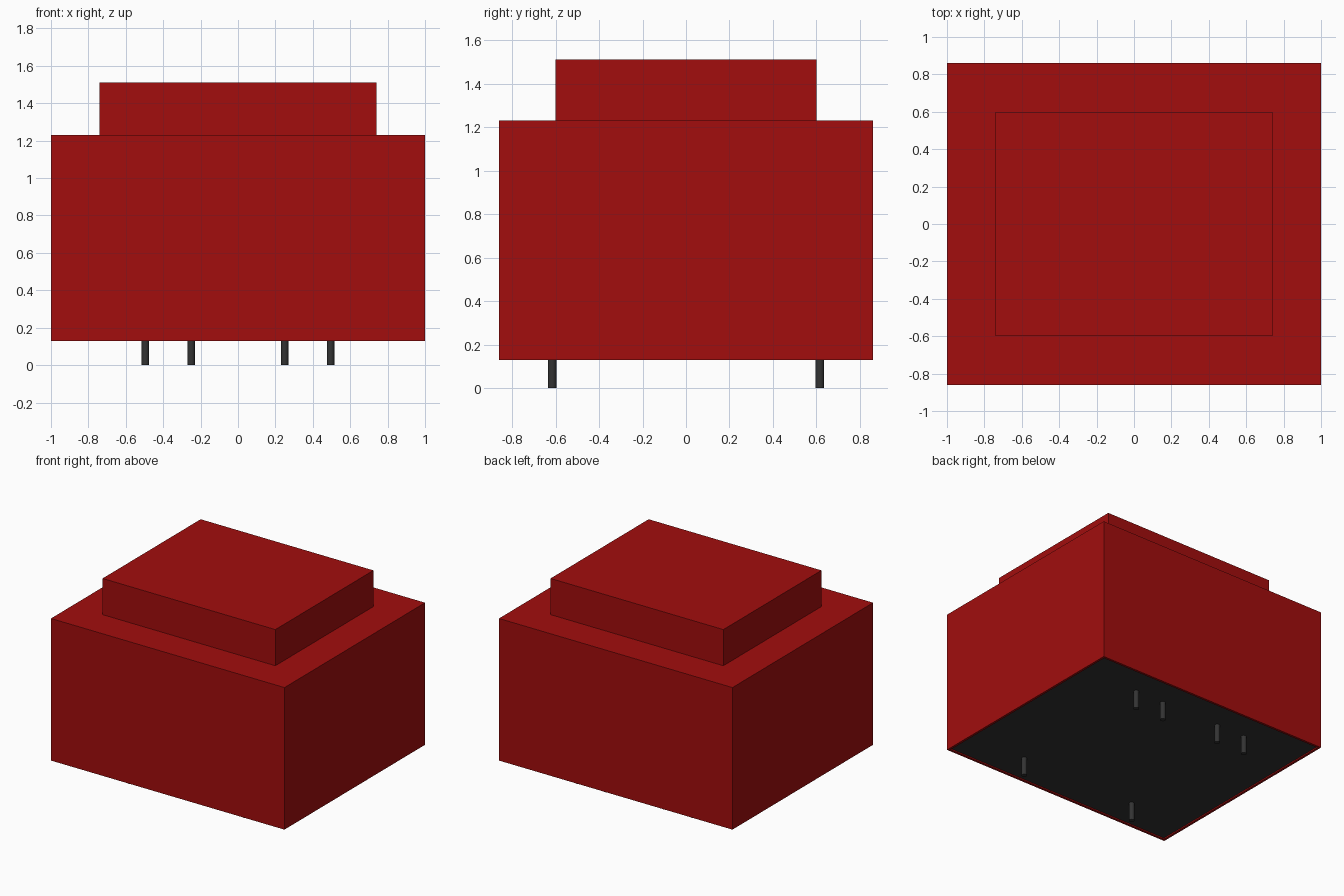
import bpy, bmesh

cube = bpy.data.objects.get("Cube")
if cube:
    bpy.data.objects.remove(cube, do_unlink=True)


def material(name, color):
    m = bpy.data.materials.new(name)
    m.use_nodes = True
    m.diffuse_color = color
    m.node_tree.nodes["Principled BSDF"].inputs["Base Color"].default_value = color
    return m


RED = material("red plastic", (0.36, 0.004, 0.004, 1))
BLACK = material("black", (0.033, 0.033, 0.033, 1))


def add_object(name, bm, mats):
    mesh = bpy.data.meshes.new(name)
    bm.to_mesh(mesh)
    bm.free()
    for m in mats:
        mesh.materials.append(m)
    ob = bpy.data.objects.new(name, mesh)
    bpy.context.collection.objects.link(ob)
    return ob


def box(half_x, half_y, z0, z1):
    bm = bmesh.new()
    bmesh.ops.create_cube(bm, size=2)
    for v in bm.verts:
        v.co = (v.co.x * half_x, v.co.y * half_y, z1 if v.co.z > 0 else z0)
    return bm


# Housing with a thin rim around a recessed black underside
bm = box(1.0, 0.86, 0.13, 1.23)
bm.normal_update()
bottom = min(bm.faces, key=lambda f: f.calc_center_median().z)
bmesh.ops.inset_region(bm, faces=[bottom], thickness=0.025, depth=0)
bottom.material_index = 1
extruded = bmesh.ops.inset_region(bm, faces=[bottom], thickness=0, depth=-0.01)
for f in extruded["faces"]:
    f.material_index = 0
add_object("housing", bm, [RED, BLACK])

# Raised button cap
add_object("button_cap", box(0.74, 0.60, 1.23, 1.51), [RED])

# Contact pins: four along the back, two along the front
PINS = [(x, 0.615) for x in (-0.495, -0.25, 0.25, 0.495)]
PINS += [(x, -0.615) for x in (-0.495, 0.495)]
for i, (x, y) in enumerate(PINS, 1):
    bpy.ops.mesh.primitive_cylinder_add(vertices=16, radius=0.02, depth=0.145,
                                        location=(x, y, 0.0725))
    pin = bpy.context.object
    pin.name = f"contact_pin_{i}"
    pin.data.materials.append(BLACK)
    bpy.ops.object.shade_smooth_by_angle()
